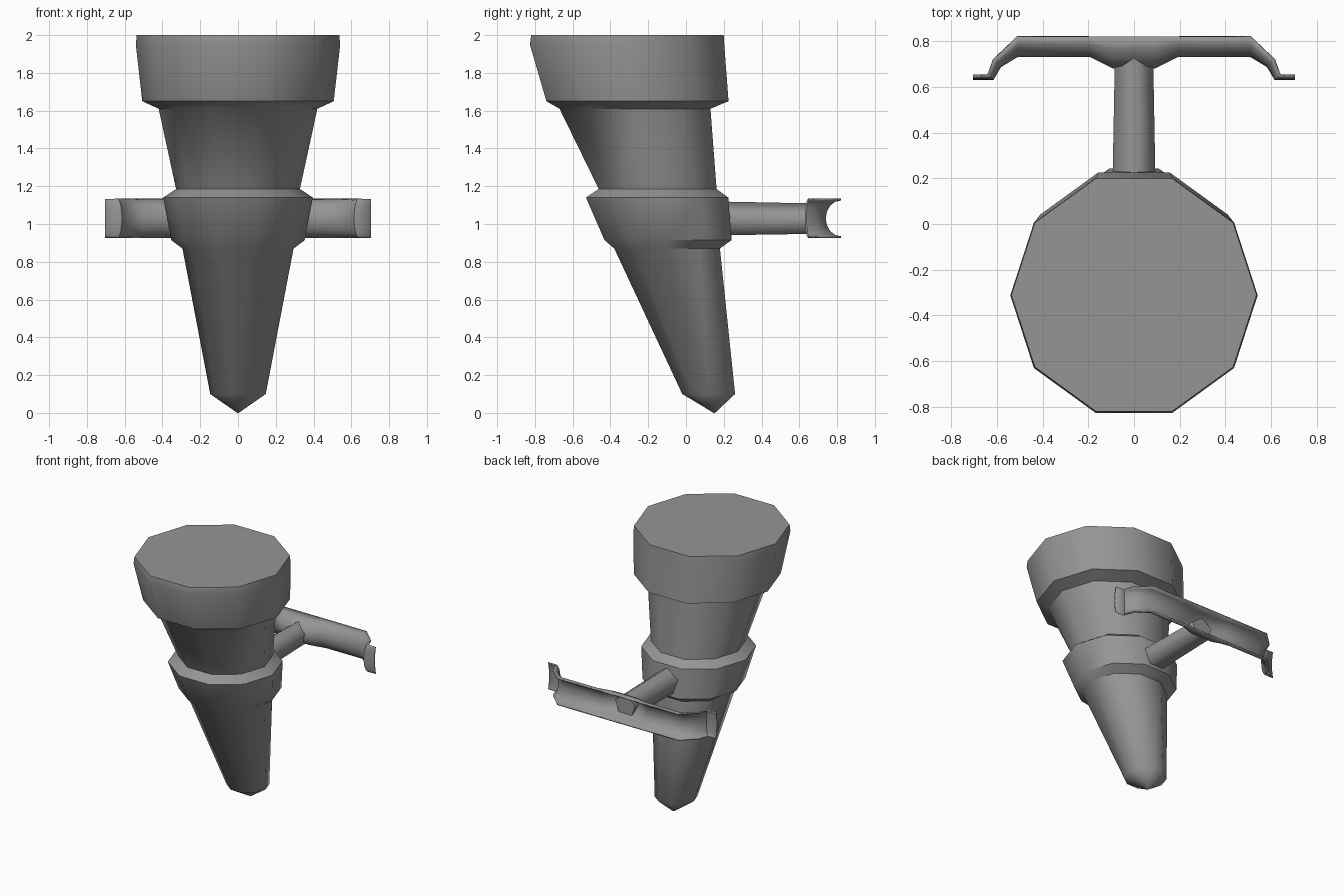
import bpy, bmesh, math
from mathutils import Vector

cube = bpy.data.objects.get("Cube")
if cube:
    bpy.data.objects.remove(cube, do_unlink=True)


def make_material(name, value):
    mat = bpy.data.materials.new(name)
    mat.use_nodes = True
    colour = (value, value, value, 1)
    mat.diffuse_color = colour
    mat.node_tree.nodes["Principled BSDF"].inputs["Base Color"].default_value = colour
    return mat


grey = make_material("iron grey", 0.3)


def loft(name, rings, closed=True, angle=40):
    """Skin a list of point rings; closed rings also get end caps."""
    bm = bmesh.new()
    rows = [[bm.verts.new(p) for p in ring] for ring in rings]
    count = len(rows[0])
    for a, b in zip(rows, rows[1:]):
        for i in range(count if closed else count - 1):
            j = (i + 1) % count
            bm.faces.new((a[i], a[j], b[j], b[i]))
    if closed:
        bm.faces.new(rows[0])
        bm.faces.new(rows[-1])
    bmesh.ops.recalc_face_normals(bm, faces=bm.faces)
    mesh = bpy.data.meshes.new(name)
    bm.to_mesh(mesh)
    bm.free()
    mesh.materials.append(grey)
    obj = bpy.data.objects.new(name, mesh)
    bpy.context.collection.objects.link(obj)
    bpy.ops.object.select_all(action='DESELECT')
    obj.select_set(True)
    bpy.context.view_layer.objects.active = obj
    bpy.ops.object.shade_smooth_by_angle(angle=math.radians(angle))
    return obj


def polygon(sides, radius, start):
    turns = [start + math.tau * i / sides for i in range(sides)]
    return [(radius * math.cos(t), radius * math.sin(t)) for t in turns]


# Leaning ten-sided torch body: height, radius, centre y
profile = [
    (0.0, 0.004, 0.15), (0.10, 0.147, 0.12), (0.87, 0.294, -0.10),
    (0.915, 0.354, -0.095), (1.14, 0.396, -0.153), (1.185, 0.328, -0.15),
    (1.61, 0.42, -0.27), (1.65, 0.507, -0.257), (1.95, 0.541, -0.312),
    (2.0, 0.536, -0.31),
]
body = loft("torch_body", [[(x, y + cy, z) for x, y in polygon(10, r, 0)]
                           for z, r, cy in profile])
# Keep the pointed foot softly rounded
for edge in body.data.edges:
    if all(body.data.vertices[v].co.z < 0.15 for v in edge.vertices):
        edge.use_edge_sharp = False

# Five-sided rod joining the collar to the wall bracket
loft("bracket_rod", [[(x, y, 1.02 + z) for x, z in polygon(5, r, math.pi / 2)]
                     for y, r in [(0.12, 0.1), (0.73, 0.088)]], angle=75)

# Wall bracket: channel open to the back, from lip (x, y) to floor (x, y)
half = [
    ((0.10, 0.82), (0.09, 0.685)), ((0.20, 0.82), (0.19, 0.735)),
    ((0.51, 0.82), (0.51, 0.735)), ((0.615, 0.72), (0.585, 0.69)),
    ((0.64, 0.65), (0.617, 0.635)), ((0.705, 0.65), (0.705, 0.635)),
]
stations = [((-a, b), (-c, d)) for (a, b), (c, d) in reversed(half)] + half
section = [(math.sin(t), math.cos(t))
           for t in (math.pi * i / 8 for i in range(9))]
bracket = loft("wall_bracket", [
    [(*Vector(lip).lerp(Vector(floor), depth), 1.03 + 0.1 * height)
     for depth, height in section]
    for lip, floor in stations], closed=False, angle=35)
plate = bracket.modifiers.new("thickness", 'SOLIDIFY')
plate.thickness = 0.01
plate.offset = 0
